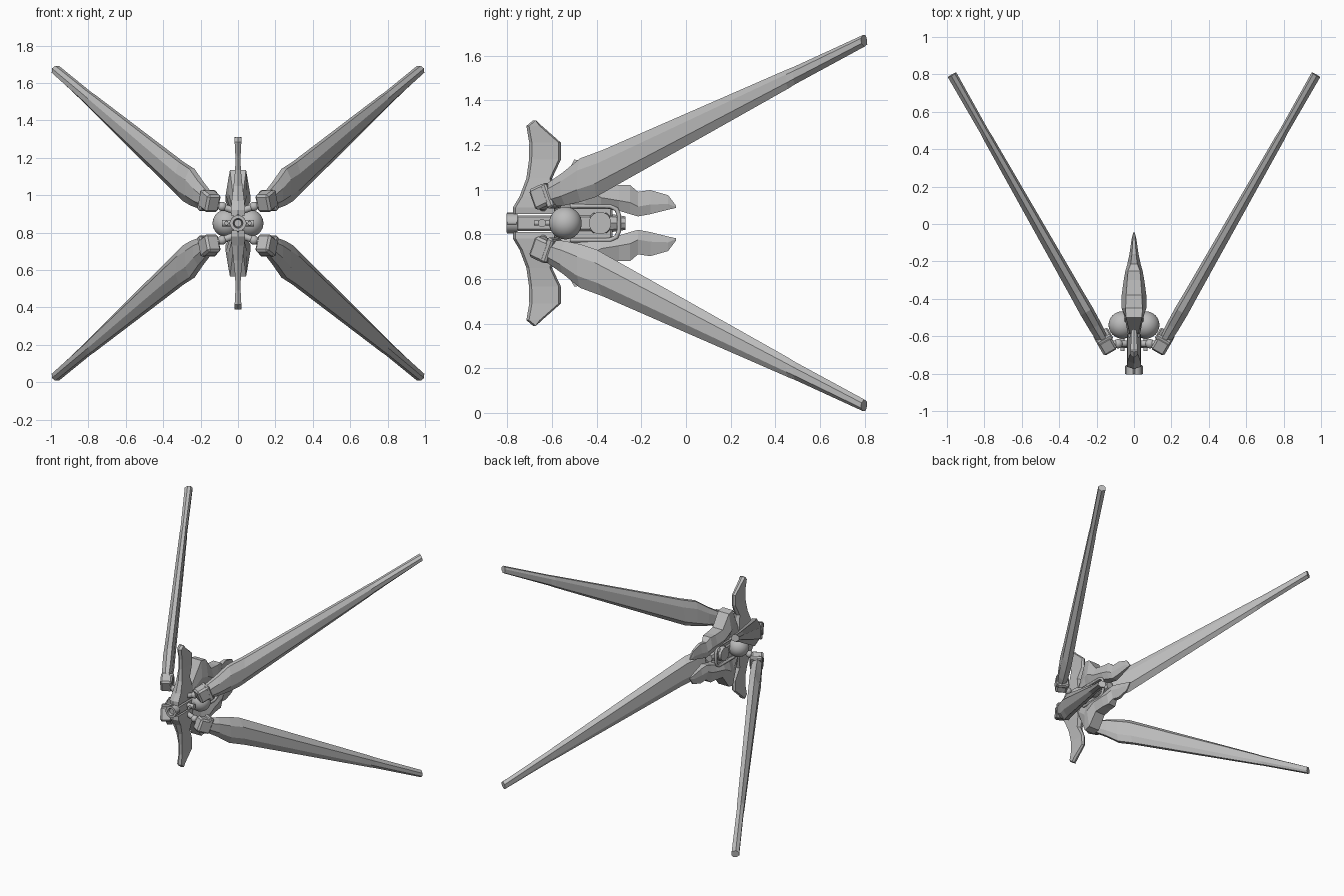
import bpy, bmesh, math
from mathutils import Vector, Matrix

if "Cube" in bpy.data.objects:
    bpy.data.objects.remove(bpy.data.objects["Cube"])

CENTRE_Z = 0.85
grey = bpy.data.materials.new("hull_grey")
grey.diffuse_color = (0.5, 0.5, 0.5, 1)
grey.use_nodes = True
grey.node_tree.nodes["Principled BSDF"].inputs["Base Color"].default_value = grey.diffuse_color


def finish(name, bm, mirror="", smooth=False, bevel=0):
    """Turn a bmesh into an object, mirrored about the hull centre."""
    bmesh.ops.recalc_face_normals(bm, faces=bm.faces)
    mesh = bpy.data.meshes.new(name)
    bm.to_mesh(mesh)
    bm.free()
    mesh.materials.append(grey)
    ob = bpy.data.objects.new(name, mesh)
    bpy.context.collection.objects.link(ob)
    ob.location.z = CENTRE_Z
    if bevel:
        m = ob.modifiers.new("bevel", "BEVEL")
        m.width, m.segments = bevel, 1
    if mirror:
        m = ob.modifiers.new("mirror", "MIRROR")
        m.use_axis = ("X" in mirror, "Y" in mirror, "Z" in mirror)
        m.use_clip = False
        m.use_mirror_merge = False
    if smooth:
        bpy.ops.object.select_all(action="DESELECT")
        ob.select_set(True)
        bpy.context.view_layer.objects.active = ob
        bpy.ops.object.shade_smooth_by_angle(angle=math.radians(35))
    return ob


def loft(name, rings, mirror="", smooth=False, closed=False):
    bm = bmesh.new()
    vs = [[bm.verts.new(p) for p in r] for r in rings]
    n = len(vs[0])
    pairs = list(zip(vs, vs[1:])) + ([(vs[-1], vs[0])] if closed else [])
    for a, b in pairs:
        for i in range(n):
            j = (i + 1) % n
            bm.faces.new((a[i], a[j], b[j], b[i]))
    if not closed:
        bm.faces.new(vs[0])
        bm.faces.new(vs[-1])
    return finish(name, bm, mirror, smooth)


def box(name, centre, size, mirror="", rot=Matrix(), bevel=0.008):
    bm = bmesh.new()
    bmesh.ops.create_cube(bm, size=1, matrix=Matrix.Translation(centre) @ rot
                          @ Matrix.Diagonal((*size, 1)))
    return finish(name, bm, mirror, bevel=bevel)


def rod(name, a, b, r1, r2=None, mirror="", sides=20):
    a, b = Vector(a), Vector(b)
    rot = (b - a).to_track_quat("Z", "Y").to_matrix().to_4x4()
    bm = bmesh.new()
    bmesh.ops.create_cone(bm, cap_ends=True, segments=sides, radius1=r1,
                          radius2=r1 if r2 is None else r2, depth=(b - a).length,
                          matrix=Matrix.Translation((a + b) / 2) @ rot)
    return finish(name, bm, mirror, smooth=True)


def ball(name, centre, r, mirror=""):
    bm = bmesh.new()
    bmesh.ops.create_uvsphere(bm, u_segments=32, v_segments=16, radius=r,
                              matrix=Matrix.Translation(centre))
    return finish(name, bm, mirror, smooth=True)


# Four long swept wing blades: top y,z  bottom y,z  half thickness
stations = [(-.63, .17, -.60, .075, .030), (-.55, .225, -.54, .08, .036),
            (-.47, .29, -.47, .095, .038), (-.37, .327, -.40, .118, .036),
            (.46, .69, .46, .603, .025), (.49, .702, .49, .622, .023),
            (.795, .842, .80, .79, .026)]
section = [(-.6, 1), (.25, 1), (1, .72), (1, .28), (.1, 0), (-1, .2), (-1, .75)]
normal = Vector((.869, -.495, 0))
rings = []
for yt, zt, yb, zb, t in stations:
    ring = []
    for off, f in section:
        y = yb + (yt - yb) * f
        x = .977 + .569 * (y - .805)
        ring.append(Vector((x, y, zb + (zt - zb) * f)) + normal * off * t)
    rings.append(ring)
loft("wing_blade", rings, "XZ")

# Wing root hinges
turn = Matrix.Rotation(math.radians(-30), 4, "Z") @ Matrix.Rotation(math.radians(22), 4, "X")
box("wing_hinge", (.15, -.64, .118), (.082, .085, .10), "XZ", turn, .012)
box("hinge_clamp", (.165, -.605, .122), (.09, .035, .115), "XZ", turn, .008)
rod("hinge_arm", (.03, -.64, .07), (.13, -.64, .105), .018, mirror="XZ")
ball("hinge_joint", (.085, -.64, .09), .025, "XZ")

# Upper and lower vertical fins: z, front y, back y, half width
fin = [(.04, -.775, -.58, .034), (.07, -.775, -.58, .038), (.12, -.745, -.58, .034),
       (.2, -.715, -.60, .024), (.285, -.703, -.56, .015), (.36, -.702, -.56, .014),
       (.435, -.715, -.645, .018), (.46, -.685, -.672, .018)]
loft("vertical_fin", [[(0, a, z), (w, a + .012, z), (w, b - .01, z), (0, b, z),
                       (-w, b - .01, z), (-w, a + .012, z)] for z, a, b, w in fin], "Z")

# Upper and lower hull shields with tail spikes: y, low z, high z, low width, high width
shield = [(-.60, .06, .10, .03, .02), (-.50, .07, .285, .05, .043),
          (-.45, .07, .275, .066, .045), (-.38, .07, .18, .066, .042),
          (-.30, .055, .17, .055, .036), (-.25, .04, .17, .046, .032),
          (-.215, .03, .14, .036, .018), (-.16, .04, .148, .024, .011),
          (-.08, .06, .125, .013, .006), (-.045, .068, .078, .004, .003)]
loft("hull_shield", [[(-wb * .6, y, lo), (wb * .6, y, lo), (wb, y, lo * .6 + hi * .4),
                      (wt, y, hi), (-wt, y, hi), (-wb, y, lo * .6 + hi * .4)]
                     for y, lo, hi, wb, wt in shield], "Z")

# Round side pods and their front pegs
ball("side_pod", (.063, -.54, 0), .073, "X")
rod("pod_peg", (.062, -.68, 0), (.062, -.57, 0), .011, mirror="X")
rod("pod_collar", (.0, -.645, 0), (.085, -.645, 0), .018, mirror="X")

# Central hull spine, rear drum and exhaust
box("hull_spine", (0, -.56, 0), (.07, .40, .07))
box("hull_core", (0, -.46, 0), (.05, .26, .17))
rod("rear_drum", (-.058, -.385, 0), (.058, -.385, 0), .05)
box("drum_block", (0, -.385, 0), (.10, .09, .09), bevel=.015)
rod("exhaust", (0, -.345, 0), (0, -.27, 0), .042, .03, sides=8)

# Front nozzle tube with hollow mouth
profile = [(-.755, .02), (-.755, .043), (-.805, .043), (-.805, .026), (-.77, .022)]
loft("front_nozzle", [[(r * math.cos(a), y, r * math.sin(a)) for y, r in profile]
                      for a in [i * math.tau / 24 for i in range(24)]],
     smooth=True, closed=True)
rod("nozzle_core", (0, -.79, 0), (0, -.70, 0), .02)
for k in range(4):
    a = k * math.pi / 2
    box("nozzle_lug", (.041 * math.cos(a), -.78, .041 * math.sin(a)),
        (.012, .045, .012), bevel=.002)

# Bent pipes looping round the drum
path = [(-.52, .076), (-.34, .076), (-.312, .062), (-.30, .035),
        (-.30, -.035), (-.312, -.062), (-.34, -.076), (-.52, -.076)]
cu = bpy.data.curves.new("pipe_loop", "CURVE")
cu.dimensions = "3D"
cu.bevel_depth, cu.bevel_resolution, cu.use_fill_caps = .010, 2, True
for side in (-1, 1):
    sp = cu.splines.new("POLY")
    sp.points.add(len(path) - 1)
    for p, (y, z) in zip(sp.points, path):
        p.co = (side * .04, y, z, 1)
cu.materials.append(grey)
pipe = bpy.data.objects.new("pipe_loop", cu)
pipe.location.z = CENTRE_Z
bpy.context.collection.objects.link(pipe)
